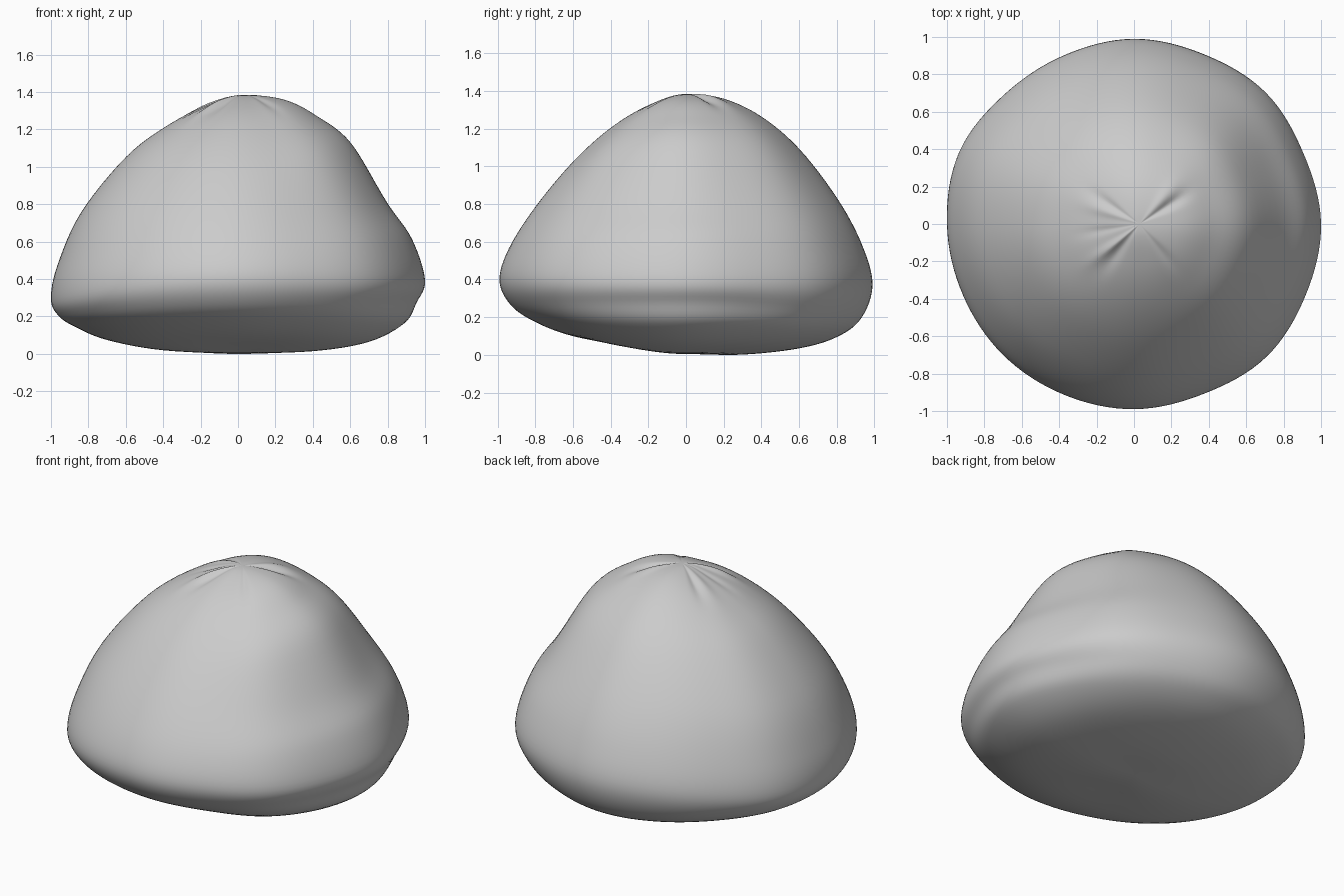
import bpy, bmesh, math

if "Cube" in bpy.data.objects:
    bpy.data.objects.remove(bpy.data.objects["Cube"])

# Half profiles (radius, height), bottom centre to crown, with matching point order
right = [(0, .01), (.4, .02), (.7, .07), (.89, .17), (.955, .28), (1, .40),
         (.93, .62), (.80, .81), (.60, 1.13), (.40, 1.28), (.22, 1.365), (0, 1.39)]
back = [(0, .01), (.3, .007), (.6, .04), (.8, .10), (.93, .20), (.99, .38),
        (.93, .60), (.80, .84), (.60, 1.10), (.40, 1.27), (.2, 1.365), (0, 1.39)]
left = [(0, .01), (.4, .025), (.7, .08), (.87, .15), (.96, .21), (1, .30),
        (.965, .48), (.84, .76), (.60, 1.06), (.40, 1.22), (.2, 1.33), (0, 1.39)]
front = [(0, .01), (.3, .05), (.6, .105), (.8, .18), (.93, .27), (.99, .40),
         (.94, .57), (.80, .79), (.60, 1.03), (.40, 1.21), (.2, 1.33), (0, 1.39)]
sides = [right, back, left, front]

# Slight irregularity of the plan outline, every 22.5 degrees
plan = [1, .983, 1.0, .99, 1, .985, .985, 1.012, 1, .992, .995, .995, 1, .99, 1.008, .995]
# Crown creases: angle, depth, angular width
creases = [(32, -.018, 7), (48, .008, 8), (145, -.010, 6), (160, .008, 7),
           (220, .018, 6), (235, -.012, 7), (190, -.008, 6), (310, -.008, 6)]


def spline(p0, p1, p2, p3, t):
    return .5 * (2 * p1 + (p2 - p0) * t + (2 * p0 - 5 * p1 + 4 * p2 - p3) * t * t
                 + (3 * p1 - p0 - 3 * p2 + p3) * t ** 3)


def sample(profile, u):
    n = len(profile) - 1
    i = min(int(u), n - 1)

    def pt(k):  # mirror across the axis past either end
        if k < 0:
            return (-profile[-k][0], profile[-k][1])
        if k > n:
            return (-profile[2 * n - k][0], profile[2 * n - k][1])
        return profile[k]
    q = [pt(i + k) for k in (-1, 0, 1, 2)]
    return [spline(*[p[c] for p in q], u - i) for c in (0, 1)]


def point(u, a):
    quarter = a / (math.pi / 2)
    k = int(quarter) % 4
    w = math.sin((quarter - int(quarter)) * math.pi / 2) ** 2
    r0, z0 = sample(sides[k], u)
    r1, z1 = sample(sides[(k + 1) % 4], u)
    r, z = r0 + (r1 - r0) * w, z0 + (z1 - z0) * w
    s = a / (math.pi / 8)
    i = int(s)
    r *= spline(*[plan[(i + j) % 16] for j in (-1, 0, 1, 2)], s - i)
    if u > 6:
        fade = math.exp(-((r - .2) / .11) ** 2)
        for deg, depth, width in creases:
            d = (math.degrees(a) - deg + 180) % 360 - 180
            z += depth * fade * math.exp(-(d / width) ** 2)
    lean = .03 * max(0, (z - .9) / .5) ** 2
    return (r * math.cos(a) + lean, r * math.sin(a), max(z, 0))


# Lofted soft mound
bm = bmesh.new()
segs, sub = 128, 6
rows = (len(right) - 1) * sub
rings = [[bm.verts.new(point(j / sub, 2 * math.pi * i / segs)) for i in range(segs)]
         for j in range(1, rows)]
bottom = bm.verts.new((0, 0, .01))
top = bm.verts.new((.03, 0, 1.388))
for lo, hi in zip(rings, rings[1:]):
    for i in range(segs):
        n = (i + 1) % segs
        bm.faces.new((lo[i], lo[n], hi[n], hi[i]))
for i in range(segs):
    n = (i + 1) % segs
    bm.faces.new((bottom, rings[0][n], rings[0][i]))
    bm.faces.new((top, rings[-1][i], rings[-1][n]))
for f in bm.faces:
    f.smooth = True
lowest = min(v.co.z for v in bm.verts)
for v in bm.verts:
    v.co.z -= lowest
mesh = bpy.data.meshes.new("soft_mound")
bm.to_mesh(mesh)
bm.free()
obj = bpy.data.objects.new("soft_mound", mesh)
bpy.context.collection.objects.link(obj)
